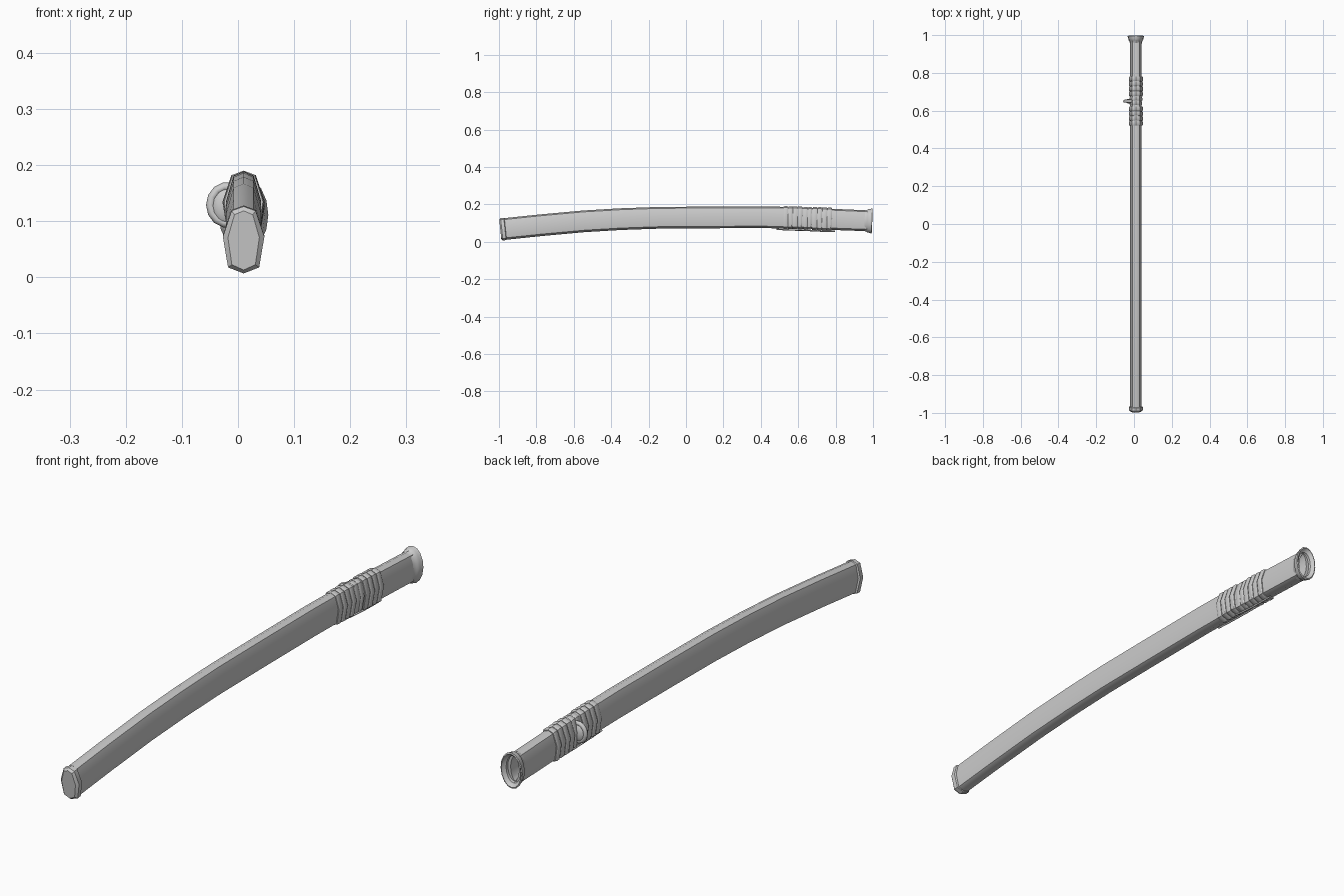
import bpy, bmesh, math
from mathutils import Vector

if "Cube" in bpy.data.objects:
    bpy.data.objects.remove(bpy.data.objects["Cube"])

CX = 0.01
# centre line of the curved scabbard: (y, z)
PATH = [(-1.0, .065), (-.78, .088), (-.55, .109), (-.35, .121), (-.15, .128), (.1, .130),
        (.4, .131), (.6, .128), (.8, .119), (1.0, .111)]
# eight-sided body section, unit half sizes (x, height)
OCT = [(0, 1), (.58, .87), (1, .1), (.75, -.82), (0, -1), (-.75, -.82), (-1, .1), (-.58, .87)]
OVAL = [(math.sin(i * math.pi / 8), math.cos(i * math.pi / 8)) for i in range(16)]
LENS = [(math.copysign(abs(x) ** 1.4, x), z) for x, z in OVAL]


def centre(y):
    for (a, za), (b, zb) in zip(PATH, PATH[1:]):
        if y <= b or b == PATH[-1][0]:
            return za + (zb - za) * (y - a) / (b - a)


def ring(y, w, h, section, lean=True):
    s = (centre(y + .08) - centre(y - .08)) / .16 if lean else 0
    n = Vector((0, -s, 1)).normalized()
    return [Vector((CX + x * w, y, centre(y))) + n * (h * z) for x, z in section]


def finish(name, bm, angle=35):
    bmesh.ops.recalc_face_normals(bm, faces=bm.faces)
    me = bpy.data.meshes.new(name)
    bm.to_mesh(me)
    bm.free()
    ob = bpy.data.objects.new(name, me)
    bpy.context.collection.objects.link(ob)
    bpy.ops.object.select_all(action='DESELECT')
    ob.select_set(True)
    bpy.context.view_layer.objects.active = ob
    bpy.ops.object.shade_smooth_by_angle(angle=math.radians(angle))
    return ob


def loft(name, rings, closed=False, cap=(True, True), angle=35):
    bm = bmesh.new()
    vs = [[bm.verts.new(p) for p in r] for r in rings]
    pairs = list(zip(vs, vs[1:])) + ([(vs[-1], vs[0])] if closed else [])
    n = len(vs[0])
    for a, b in pairs:
        for i in range(n):
            j = (i + 1) % n
            bm.faces.new((a[i], a[j], b[j], b[i]))
    if not closed:
        for use, r in zip(cap, (vs[0], vs[-1])):
            if use:
                bm.faces.new(r)
    return finish(name, bm, angle)


# long curved body
stations = [-.97, -.78, -.55, -.35, -.15, .1, .4, .6, .8, .972]
loft("scabbard_body", [ring(y, .031, .058 - .005 * max(0, y - .5), OCT) for y in stations],
     cap=(True, False), angle=50)

# end cap on the tip
loft("tip_cap", [ring(y, w, h, OCT) for y, w, h in
                 [(-.965, .031, .058), (-.968, .037, .060), (-.985, .037, .060), (-.993, .028, .053)]])

# flared mouth with a lens-shaped blade slot
mouth = [(.955, .031, .056, OVAL), (.968, .034, .058, OVAL), (.972, .038, .062, OVAL),
         (.982, .040, .064, OVAL), (.994, .044, .067, OVAL), (.996, .040, .062, OVAL),
         (.986, .033, .055, OVAL), (.984, .029, .050, OVAL), (.975, .028, .049, OVAL),
         (.975, .017, .047, LENS), (.85, .012, .043, LENS)]
loft("mouth_fitting", [ring(*m) for m in mouth], cap=(False, True))


# flat cord wound side by side into two bands
def wrap(name, start, end, turns, w, h):
    pitch = (end - start) / turns
    for k in range(turns):
        a, b = start + k * pitch + .0008, start + (k + 1) * pitch - .0008
        e = .004
        grow = .0012 * (k % 2)
        loft(f"{name}_{k + 1}", [
            ring(a, .030, .056, OCT), ring(a, w - .002, h - .002, OCT),
            ring(a + e, w + grow, h, OCT), ring(b - e, w + grow, h, OCT),
            ring(b, w - .002, h - .002, OCT), ring(b, .030, .056, OCT)], closed=True)


wrap("front_wrap", .52, .622, 4, .0365, .061)
wrap("rear_wrap", .675, .780, 4, .0365, .062)
wrap("middle_wrap", .628, .672, 2, .033, .060)


# tubes for the cord ends and the side loop
def tube(name, points, radius, cyclic=False):
    cu = bpy.data.curves.new(name, 'CURVE')
    cu.dimensions = '3D'
    cu.bevel_depth = radius
    cu.bevel_resolution = 2
    cu.use_fill_caps = True
    sp = cu.splines.new('POLY')
    sp.points.add(len(points) - 1)
    for p, q in zip(sp.points, points):
        p.co = (*q, 1)
    sp.use_cyclic_u = cyclic
    ob = bpy.data.objects.new(name, cu)
    bpy.context.collection.objects.link(ob)
    return ob


# loose cord ends lying along the underside
for k, (x, y0, y1) in enumerate([(.002, .485, .70), (.016, .60, .797)]):
    pts = [(x, y0 + (y1 - y0) * t, centre(y0 + (y1 - y0) * t) - .063 - .003 * math.sin(t * math.pi))
           for t in (0, .25, .5, .75, 1)]
    tube(f"cord_end_{k + 1}", pts, .0035)

# rounded cord knob on the left side
bm = bmesh.new()
bmesh.ops.create_uvsphere(bm, u_segments=12, v_segments=8, radius=1)
for v in bm.verts:
    v.co = Vector((-.020 + v.co.x * .028, .650 + v.co.y * .013, .127 + v.co.z * .034))
finish("side_knob", bm, 60)

# cord loop around the knob
loop = [(-.018 + .031 * math.cos(a), .650, .129 + .033 * math.sin(a))
        for a in [i * math.tau / 14 for i in range(14)]]
tube("side_loop", loop, .008, True)
